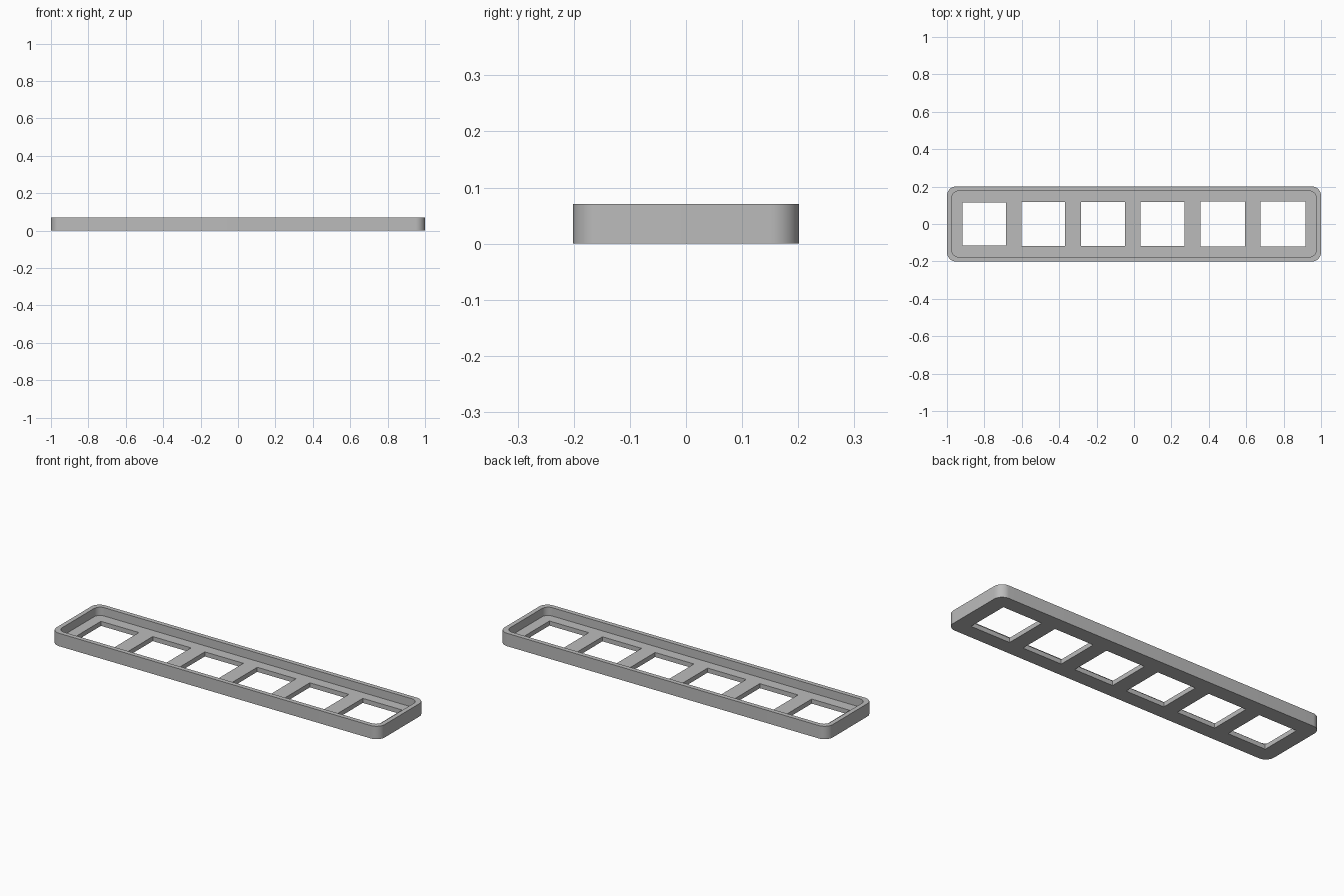
import bpy
import bmesh
import math

if "Cube" in bpy.data.objects:
    bpy.data.objects.remove(bpy.data.objects["Cube"])

MM = 2 / 119.3                      # model is laid out in millimetres
LENGTH, DEPTH, HEIGHT = 119.3 * MM, 24 * MM, 0.071
WALL, FLOOR, RADIUS = 1.5 * MM, 1.5 * MM, 3 * MM
GAP = 5 * MM
SIZES = [s * MM for s in (13.8, 13.9, 14.0, 14.1, 14.2, 14.3)]

grey = bpy.data.materials.new("plain grey")
grey.diffuse_color = (0.5, 0.5, 0.5, 1)
grey.use_nodes = True
grey.node_tree.nodes["Principled BSDF"].inputs["Base Color"].default_value = grey.diffuse_color


def prism(name, w, d, z0, z1, x=0.0, radius=0.0, steps=12):
    """Upright block, with rounded vertical corners if a radius is given."""
    pts = []
    for i, (sx, sy) in enumerate(((1, 1), (-1, 1), (-1, -1), (1, -1))):
        cx, cy = x + sx * (w / 2 - radius), sy * (d / 2 - radius)
        for k in range(steps + 1 if radius else 1):
            a = math.pi / 2 * (i + k / steps)
            pts.append((cx + radius * math.cos(a), cy + radius * math.sin(a), z0))
    bm = bmesh.new()
    base = bm.faces.new([bm.verts.new(p) for p in pts])
    top = bmesh.ops.extrude_face_region(bm, geom=[base])["geom"]
    bmesh.ops.translate(bm, vec=(0, 0, z1 - z0),
                        verts=[v for v in top if isinstance(v, bmesh.types.BMVert)])
    bmesh.ops.recalc_face_normals(bm, faces=bm.faces)
    mesh = bpy.data.meshes.new(name)
    bm.to_mesh(mesh)
    bm.free()
    mesh.materials.append(grey)
    obj = bpy.data.objects.new(name, mesh)
    bpy.context.collection.objects.link(obj)
    return obj


# Outer body of the tray
tray = prism("tray_frame", LENGTH, DEPTH, 0, HEIGHT, radius=RADIUS)

# Hollow above the floor, leaving the raised rim
cutters = [prism("hollow_cutter", LENGTH - 2 * WALL, DEPTH - 2 * WALL,
                 FLOOR, HEIGHT + 0.1, radius=RADIUS - WALL / 2)]

# Row of square windows, each slightly larger than the last
x = -LENGTH / 2 + GAP
for i, s in enumerate(SIZES):
    cutters.append(prism(f"window_cutter_{i + 1}", s, s, -0.1, FLOOR + 0.02, x + s / 2))
    x += s + GAP

# Cut the tray, then discard the cutters
bpy.context.view_layer.objects.active = tray
tray.select_set(True)
for c in cutters:
    c.hide_render = True
    mod = tray.modifiers.new(c.name, "BOOLEAN")
    mod.operation, mod.solver, mod.object = "DIFFERENCE", "EXACT", c
    bpy.ops.object.modifier_apply(modifier=mod.name)
for c in cutters:
    bpy.data.objects.remove(c)

# Smooth rounded corners, crisp edges elsewhere
bpy.ops.object.shade_smooth_by_angle(angle=math.radians(30))
